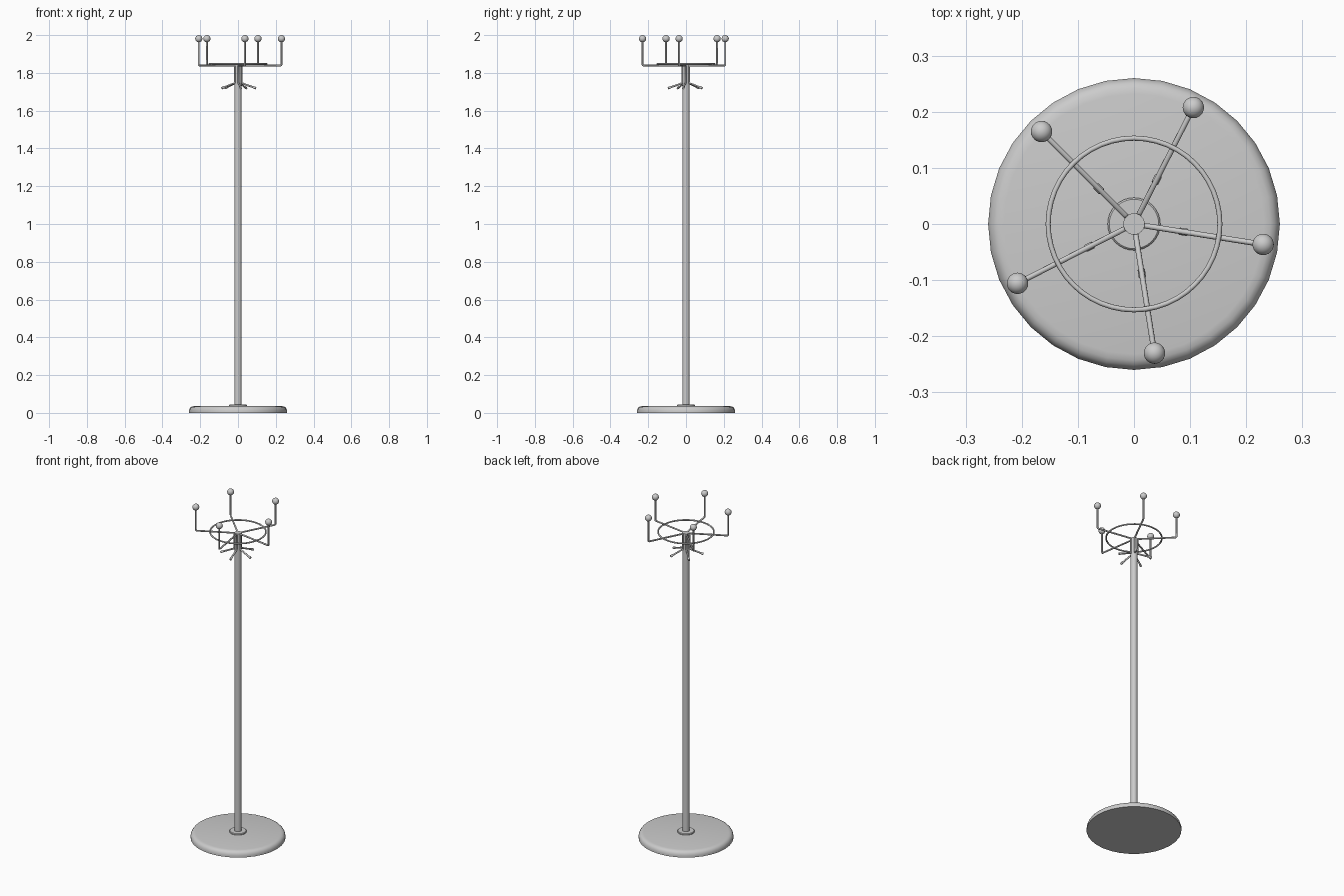
import bpy, bmesh, math
from mathutils import Vector

if "Cube" in bpy.data.objects:
    bpy.data.objects.remove(bpy.data.objects["Cube"])

def smooth(ob, angle=40):
    bpy.ops.object.select_all(action='DESELECT')
    ob.select_set(True)
    bpy.context.view_layer.objects.active = ob
    bpy.ops.object.shade_smooth_by_angle(angle=math.radians(angle))

def lathe(name, profile, segs):
    """Revolve (radius, z) points about z; zero radius closes the ends."""
    bm = bmesh.new()
    vs = [bm.verts.new((r, 0, z)) for r, z in profile]
    es = [bm.edges.new(p) for p in zip(vs, vs[1:])]
    bmesh.ops.spin(bm, geom=vs + es, cent=(0, 0, 0), axis=(0, 0, 1),
                   angle=math.tau, steps=segs, use_duplicate=False)
    bmesh.ops.remove_doubles(bm, verts=bm.verts, dist=1e-5)
    bmesh.ops.recalc_face_normals(bm, faces=bm.faces)
    me = bpy.data.meshes.new(name)
    bm.to_mesh(me)
    bm.free()
    ob = bpy.data.objects.new(name, me)
    bpy.context.collection.objects.link(ob)
    smooth(ob)
    return ob

def rod(name, pts, radius):
    """Round wire along a polyline."""
    cu = bpy.data.curves.new(name, 'CURVE')
    cu.dimensions = '3D'
    cu.bevel_depth = radius
    cu.bevel_resolution = 2
    cu.use_fill_caps = True
    sp = cu.splines.new('POLY')
    sp.points.add(len(pts) - 1)
    for p, co in zip(sp.points, pts):
        p.co = (*co, 1)
    ob = bpy.data.objects.new(name, cu)
    bpy.context.collection.objects.link(ob)
    return ob

# Weighted foot, collar and pole
lathe("base", [(0, 0), (0.26, 0), (0.26, 0.012), (0.257, 0.022), (0.251, 0.030),
               (0.243, 0.034), (0.232, 0.036), (0, 0.036)], 32)
lathe("base_collar", [(0, 0.03), (0.047, 0.03), (0.047, 0.041), (0.044, 0.044), (0, 0.044)], 32)
lathe("pole", [(0, 0.03), (0.019, 0.03), (0.019, 1.843), (0, 1.843)], 24)

# Ring resting on the arms
bpy.ops.mesh.primitive_torus_add(major_radius=0.153, minor_radius=0.0045, major_segments=48,
                                 minor_segments=10, location=(0, 0, 1.847))
bpy.context.object.name = "ring"
smooth(bpy.context.object)

# Five bent wires: upper hook with ball, run along the pole, lower hook
for i in range(5):
    a = math.radians(63 + 72 * i)
    at = lambda r, z: Vector((r * math.cos(a), r * math.sin(a), z))
    path = [(0.233, 1.98), (0.233, 1.844), (0.2315, 1.8405), (0.228, 1.839), (0.024, 1.839),
            (0.0195, 1.834), (0.0195, 1.749), (0.022, 1.745), (0.093, 1.72)]
    rod(f"hook_wire_{i}", [at(*p) for p in path], 0.005)
    rod(f"lower_tip_{i}", [at(0.082, 1.7239), at(0.096, 1.719)], 0.0065)
    bpy.ops.mesh.primitive_uv_sphere_add(segments=24, ring_count=14, radius=0.019,
                                         location=at(0.233, 1.981))
    bpy.context.object.name = f"ball_{i}"
    smooth(bpy.context.object)
